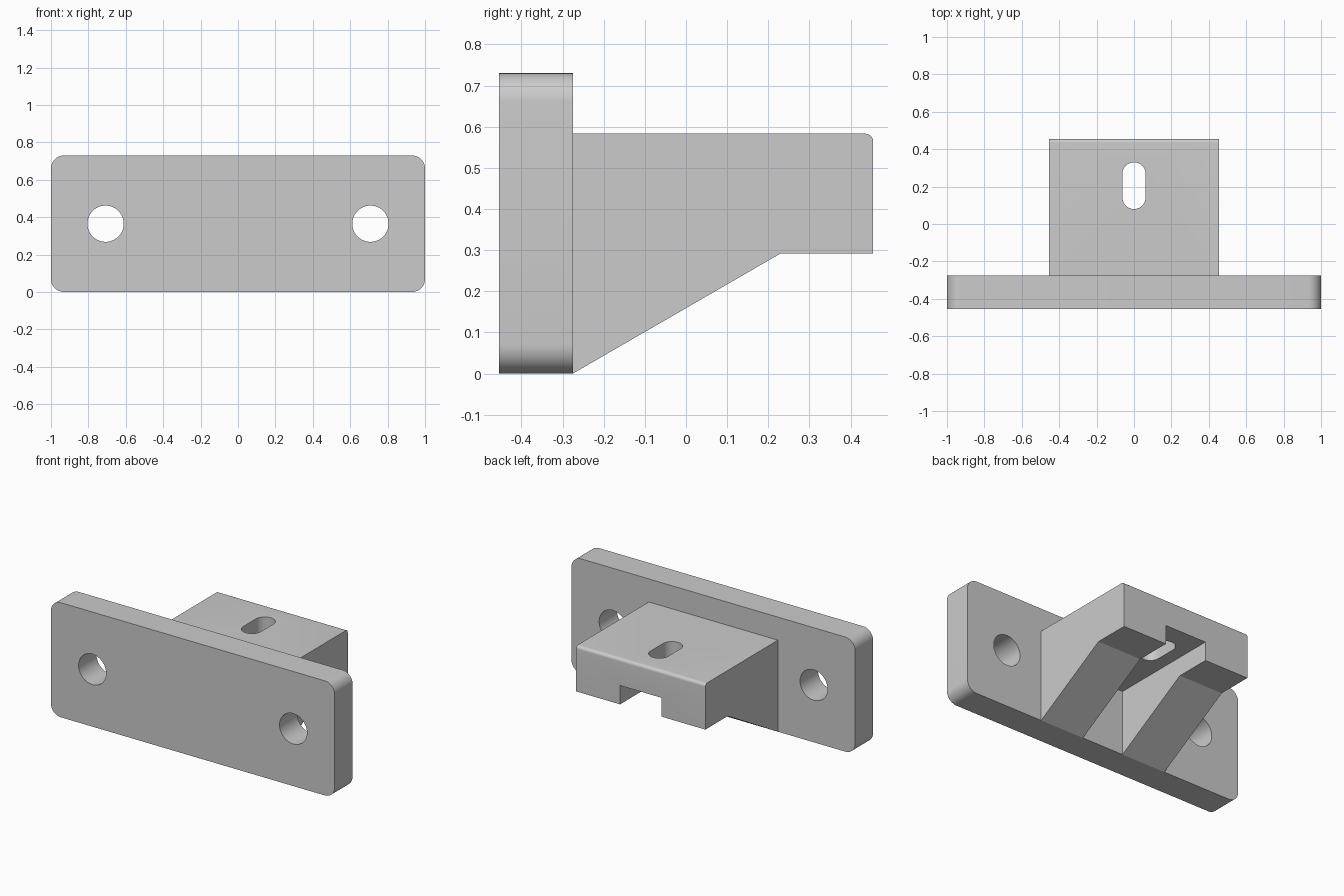
import bpy, bmesh
from math import cos, sin, pi, radians
from mathutils import Vector

cube = bpy.data.objects.get("Cube")
if cube:
    bpy.data.objects.remove(cube, do_unlink=True)

grey = bpy.data.materials.new("light grey")
grey.use_nodes = True
grey.diffuse_color = (0.6, 0.6, 0.6, 1)
grey.node_tree.nodes["Principled BSDF"].inputs["Base Color"].default_value = grey.diffuse_color


def arc(u, v, r, start, end, steps):
    """Points on an arc, angles in degrees."""
    angles = [radians(start + (end - start) * i / steps) for i in range(steps + 1)]
    return [(u + r * cos(a), v + r * sin(a)) for a in angles]


def prism(name, profile, axis, low, high):
    """Extrude a 2D profile along x, y or z from low to high."""
    place = {"x": lambda u, v: (low, u, v),
             "y": lambda u, v: (u, low, v),
             "z": lambda u, v: (u, v, low)}[axis]
    step = Vector([(high - low) * (axis == a) for a in "xyz"])
    bm = bmesh.new()
    face = bm.faces.new([bm.verts.new(place(u, v)) for u, v in profile])
    new = bmesh.ops.extrude_face_region(bm, geom=[face])["geom"]
    bmesh.ops.translate(bm, vec=step, verts=[g for g in new if isinstance(g, bmesh.types.BMVert)])
    bmesh.ops.recalc_face_normals(bm, faces=bm.faces[:])
    mesh = bpy.data.meshes.new(name)
    bm.to_mesh(mesh)
    bm.free()
    mesh.materials.append(grey)
    obj = bpy.data.objects.new(name, mesh)
    bpy.context.collection.objects.link(obj)
    return obj


def select(obj):
    bpy.ops.object.select_all(action="DESELECT")
    obj.select_set(True)
    bpy.context.view_layer.objects.active = obj


def cut(obj, cutter):
    mod = obj.modifiers.new("cut", "BOOLEAN")
    mod.operation, mod.solver, mod.object = "DIFFERENCE", "EXACT", cutter
    select(obj)
    bpy.ops.object.modifier_apply(modifier=mod.name)
    bpy.data.objects.remove(cutter, do_unlink=True)


front, joint, back = -0.455, -0.275, 0.455
height, shelf_top, shelf_bottom = 0.73, 0.583, 0.292

# Mounting plate with rounded corners and two bolt holes
r = 0.07
outline = (arc(1 - r, height - r, r, 0, 90, 10) + arc(r - 1, height - r, r, 90, 180, 10)
           + arc(r - 1, r, r, 180, 270, 10) + arc(1 - r, r, r, 270, 360, 10))
plate = prism("mounting_plate", outline, "y", front, joint)
for side in (-1, 1):
    hole = arc(side * 0.708, height / 2, 0.097, 0, 360, 48)[:-1]
    cut(plate, prism("bolt_hole_cutter", hole, "y", front - 0.1, joint + 0.1))

# Shelf bracket with sloped underside and softened rear top edge
side_profile = ([(joint, 0), (0.23, shelf_bottom), (back, shelf_bottom)]
                + arc(back - 0.02, shelf_top - 0.02, 0.02, 0, 90, 8)
                + [(joint, shelf_top)])
bracket = prism("shelf_bracket", side_profile, "x", -0.455, 0.455)

# Open channel along the underside
w = 0.146
channel = [(-w, -0.1), (w, -0.1), (w, 0.412), (-w, 0.412)]
cut(bracket, prism("channel_cutter", channel, "y", joint - 0.05, back + 0.1))

# Vertical slot through the shelf
s = 0.062
slot = arc(0, 0.33 - s, s, 0, 180, 20) + arc(0, 0.08 + s, s, 180, 360, 20)
cut(bracket, prism("slot_cutter", slot, "z", 0.3, 0.8))

for part in (plate, bracket):
    select(part)
    bpy.ops.object.shade_smooth_by_angle(angle=radians(25))
